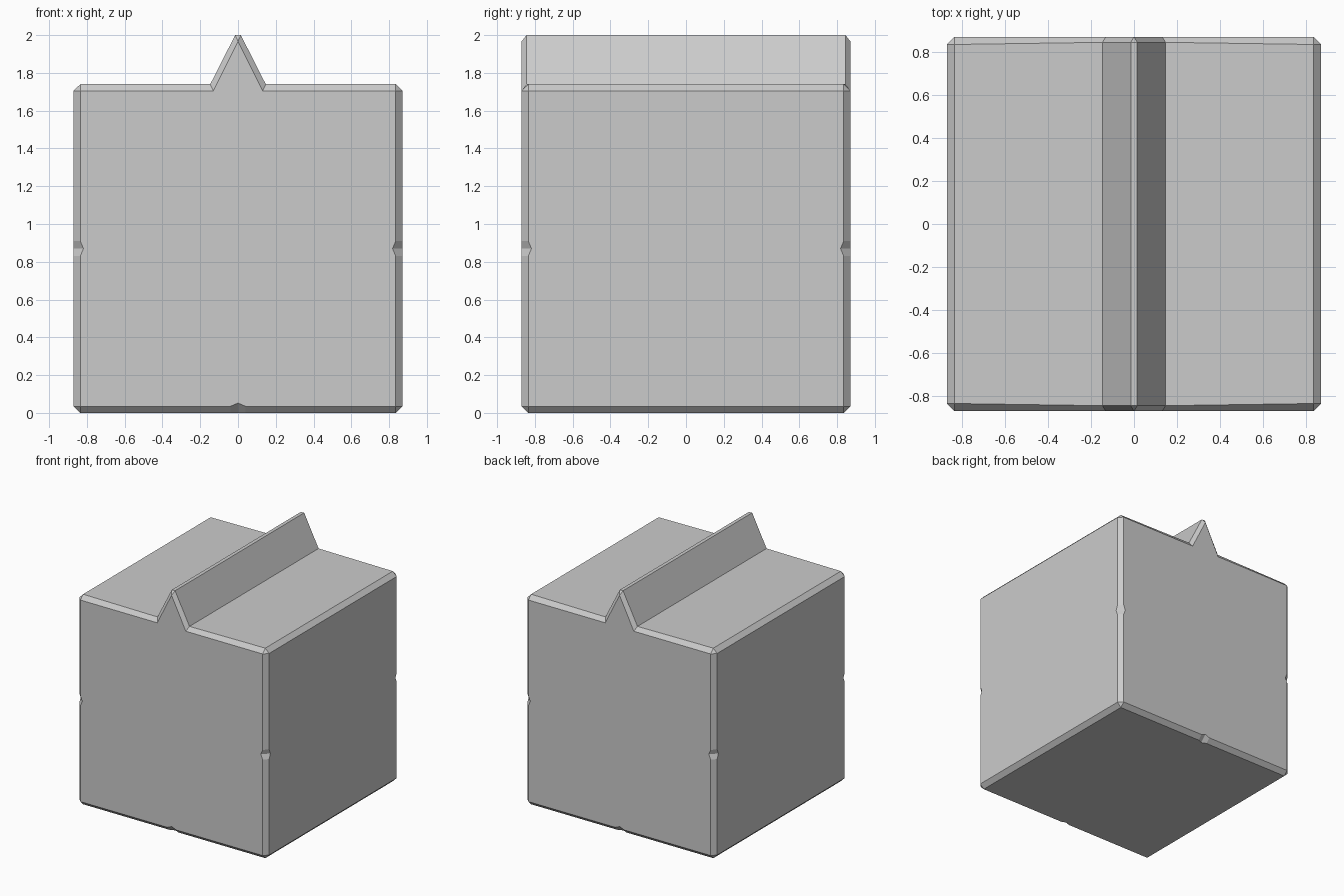
import bpy, bmesh
from mathutils import Vector, Matrix

if "Cube" in bpy.data.objects:
    bpy.data.objects.remove(bpy.data.objects["Cube"])

H, C = 0.87, 0.035          # half width, chamfer
I = H - C

# Half profiles (x, z): outer silhouette and the smaller end face
outer = [(I, 0), (H, C), (H, 2*H - C), (I, 2*H), (0.147, 2*H), (0.015, 2.0)]
inner = [(I, C), (I, C), (I, 2*H - C), (I, 2*H - C), (0.131, 2*H - C), (0, 1.967)]
depth = [I, I, I, I, 0.845, 0.845]


def ring(bm, half, depths):
    pts = [(x, y, z) for (x, z), y in zip(half, depths)]
    pts += [(-x, y, z) for x, y, z in reversed(pts)]
    return [bm.verts.new(p) for p in pts]


def make_object(name, bm):
    mesh = bpy.data.meshes.new(name)
    bm.to_mesh(mesh)
    bm.free()
    ob = bpy.data.objects.new(name, mesh)
    bpy.context.collection.objects.link(ob)
    return ob


# Chamfered cube with a ridge along the top
bm = bmesh.new()
rings = [ring(bm, inner, [-H]*6), ring(bm, outer, [-d for d in depth]),
         ring(bm, outer, depth), ring(bm, inner, [H]*6)]
for a, b in zip(rings, rings[1:]):
    for i in range(12):
        j = (i + 1) % 12
        bm.faces.new((a[i], a[j], b[j], b[i]))
bm.faces.new(rings[0])
bm.faces.new(rings[3])
bmesh.ops.remove_doubles(bm, verts=bm.verts[:], dist=0.001)
bmesh.ops.recalc_face_normals(bm, faces=bm.faces[:])
block = make_object("ridged_block", bm)

# Small V notches halfway along the upright edges and the front and back bottom edges
M = H - C/2
spots = [((sx*M, sy*M, H), (sx, sy, 0), (0, 0, 1)) for sx in (-1, 1) for sy in (-1, 1)]
spots += [((0, s*M, C/2), (0, s, -1), (1, 0, 0)) for s in (-1, 1)]
bm = bmesh.new()
for pos, out, along in spots:
    d, e = Vector(out).normalized(), Vector(along)
    rot = Matrix((d, e, d.cross(e))).transposed().to_4x4()
    m = Matrix.Translation(pos) @ rot @ Matrix.Diagonal((0.012, 0.04, 1, 1))
    bmesh.ops.create_cone(bm, cap_ends=True, segments=4, radius1=1, radius2=1,
                          depth=0.2, matrix=m)
bmesh.ops.recalc_face_normals(bm, faces=bm.faces[:])
cutter = make_object("notch_cutter", bm)
cutter.hide_render = True
cutter.hide_set(True)

mod = block.modifiers.new("notches", 'BOOLEAN')
mod.operation = 'DIFFERENCE'
mod.solver = 'EXACT'
mod.object = cutter
